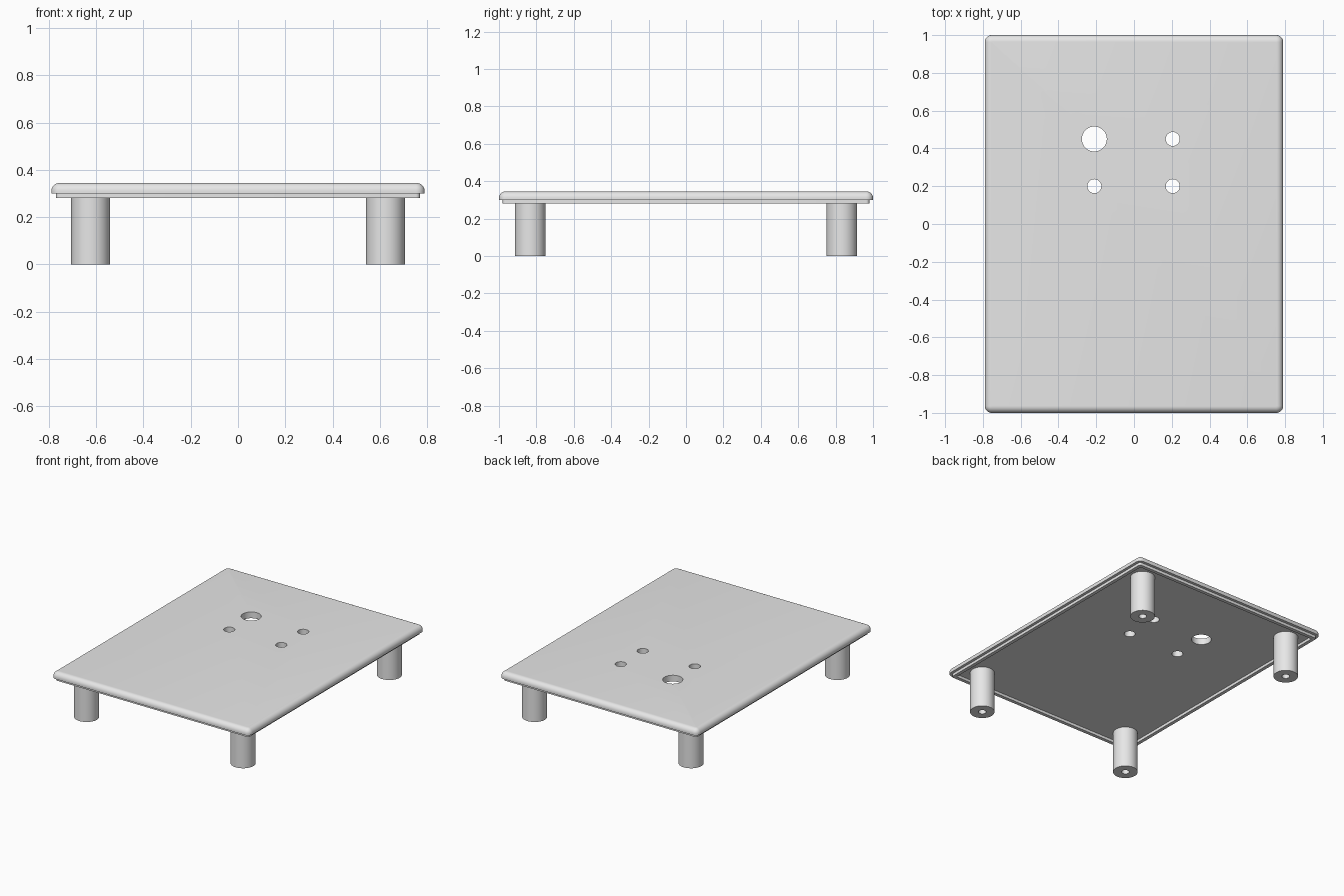
import bpy, bmesh, math

if "Cube" in bpy.data.objects:
    bpy.data.objects.remove(bpy.data.objects["Cube"])

grey = bpy.data.materials.new("light_grey")
grey.diffuse_color = (0.8, 0.8, 0.8, 1)
grey.use_nodes = True
grey.node_tree.nodes["Principled BSDF"].inputs["Base Color"].default_value = grey.diffuse_color

HALF_X, HALF_Y, CORNER = 0.79, 1.0, 0.037


def finish(name, bm):
    bmesh.ops.recalc_face_normals(bm, faces=bm.faces)
    mesh = bpy.data.meshes.new(name)
    bm.to_mesh(mesh)
    bm.free()
    mesh.materials.append(grey)
    ob = bpy.data.objects.new(name, mesh)
    bpy.context.collection.objects.link(ob)
    return ob


def smooth(ob):
    bpy.ops.object.select_all(action='DESELECT')
    ob.select_set(True)
    bpy.context.view_layer.objects.active = ob
    bpy.ops.object.shade_smooth_by_angle(angle=math.radians(35))


def rounded_ring(bm, inset, z, steps=6):
    """Rounded rectangle of vertices, shrunk by inset."""
    r = max(CORNER - inset, 0.004)
    cx, cy = HALF_X - inset - r, HALF_Y - inset - r
    ring = []
    for q, (sx, sy) in enumerate([(1, 1), (-1, 1), (-1, -1), (1, -1)]):
        for i in range(steps + 1):
            a = (q + i / steps) * math.pi / 2
            ring.append(bm.verts.new((sx * cx + r * math.cos(a), sy * cy + r * math.sin(a), z)))
    return ring


def loft(bm, rings):
    for a, b in zip(rings, rings[1:]):
        n = len(a)
        for i in range(n):
            bm.faces.new((a[i], a[(i + 1) % n], b[(i + 1) % n], b[i]))
    bm.faces.new(rings[0])
    bm.faces.new(rings[-1])


def circle_ring(bm, x, y, r, z, n=48):
    return [bm.verts.new((x + r * math.cos(2 * math.pi * i / n),
                          y + r * math.sin(2 * math.pi * i / n), z)) for i in range(n)]


# Tray top: hollow underside, stepped rim, rounded upper edge
bm = bmesh.new()
section = [(0.045, 0.30), (0.045, 0.28), (0.02, 0.28), (0.02, 0.30), (0.0, 0.30)]
for i in range(9):
    a = i / 8 * math.pi / 2
    section.append((0.035 * (1 - math.cos(a)), 0.31 + 0.035 * math.sin(a)))
loft(bm, [rounded_ring(bm, inset, z) for inset, z in section])
top = finish("tray_top", bm)

# Round openings through the top
bm = bmesh.new()
for x, y, r in [(-0.21, 0.45, 0.066), (0.205, 0.45, 0.037), (-0.21, 0.2, 0.037), (0.205, 0.2, 0.037)]:
    loft(bm, [circle_ring(bm, x, y, r, z) for z in (0.2, 0.4)])
cutter = finish("hole_cutter", bm)
cutter.hide_render = True
cutter.hide_viewport = False
cut = top.modifiers.new("holes", 'BOOLEAN')
cut.object, cut.operation, cut.solver = cutter, 'DIFFERENCE', 'EXACT'
bpy.context.view_layer.objects.active = top
bpy.ops.object.modifier_apply(modifier="holes")
bpy.data.objects.remove(cutter)
smooth(top)

# Legs with a blind screw hole in the foot
for sx, side in ((-1, "left"), (1, "right")):
    for sy, end in ((-1, "front"), (1, "back")):
        bm = bmesh.new()
        x, y = sx * 0.624, sy * 0.833
        loft(bm, [circle_ring(bm, x, y, r, z)
                  for r, z in [(0.082, 0.302), (0.082, 0.0), (0.026, 0.0), (0.026, 0.2)]])
        smooth(finish(f"{end}_{side}_leg", bm))
